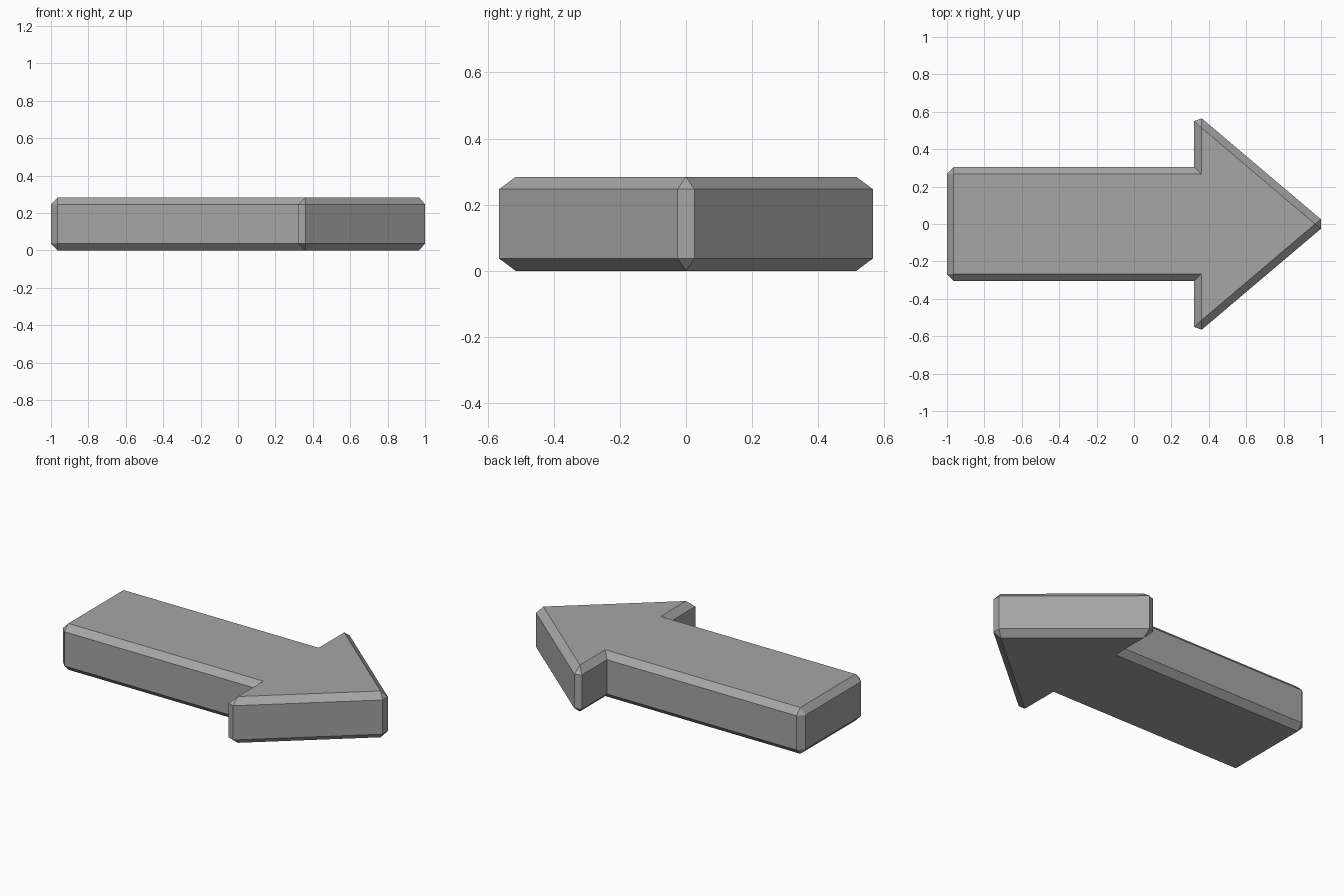
import bpy
import bmesh

cube = bpy.data.objects.get("Cube")
if cube:
    bpy.data.objects.remove(cube, do_unlink=True)

grey = bpy.data.materials.new("mid grey")
grey.use_nodes = True
colour = (0.38, 0.38, 0.38, 1)
grey.diffuse_color = colour
grey.node_tree.nodes["Principled BSDF"].inputs["Base Color"].default_value = colour

HEIGHT, BEVEL = 0.284, 0.037

# Half outline from tip to tail: (flat face corner, wall points around that corner)
half = [
    ((0.36, 0.515), [(1.0, 0.025), (0.362, 0.565)]),
    ((0.36, 0.268), [(0.322, 0.55), (0.322, 0.305)]),
    ((-0.964, 0.268), [(-0.964, 0.305), (-1.0, 0.268)]),
]
tip, notch = half[0][1][0], half[1][1][1]
corners = [
    ((0.968, 0), [(tip[0], -tip[1]), tip]),
    (half[0][0], [half[0][1][1], half[1][1][0]]),
    (half[1][0], [notch]),
    half[2],
]


def mirrored(corner):
    (x, y), walls = corner
    return (x, -y), [(wx, -wy) for wx, wy in reversed(walls)]


corners += [mirrored(c) for c in reversed(corners[1:])]

bm = bmesh.new()


def make_cap(flat_z, wall_z):
    """Flat face, its chamfer and corner triangles; returns the wall ring."""
    inner = [bm.verts.new((x, y, flat_z)) for (x, y), _ in corners]
    outer = [[bm.verts.new((x, y, wall_z)) for x, y in w] for _, w in corners]
    bm.faces.new(inner)
    for i in range(len(corners)):
        j = (i + 1) % len(corners)
        bm.faces.new((inner[i], inner[j], outer[j][0], outer[i][-1]))
        if len(outer[i]) == 2:
            bm.faces.new((inner[i], *outer[i]))
    return [v for group in outer for v in group]


# Top and bottom caps joined by the vertical walls
top = make_cap(HEIGHT, HEIGHT - BEVEL)
bottom = make_cap(0, BEVEL)
for i in range(len(top)):
    j = (i + 1) % len(top)
    bm.faces.new((top[i], top[j], bottom[j], bottom[i]))
bmesh.ops.recalc_face_normals(bm, faces=bm.faces)

mesh = bpy.data.meshes.new("arrow")
bm.to_mesh(mesh)
bm.free()
mesh.materials.append(grey)
bpy.context.collection.objects.link(bpy.data.objects.new("arrow", mesh))
